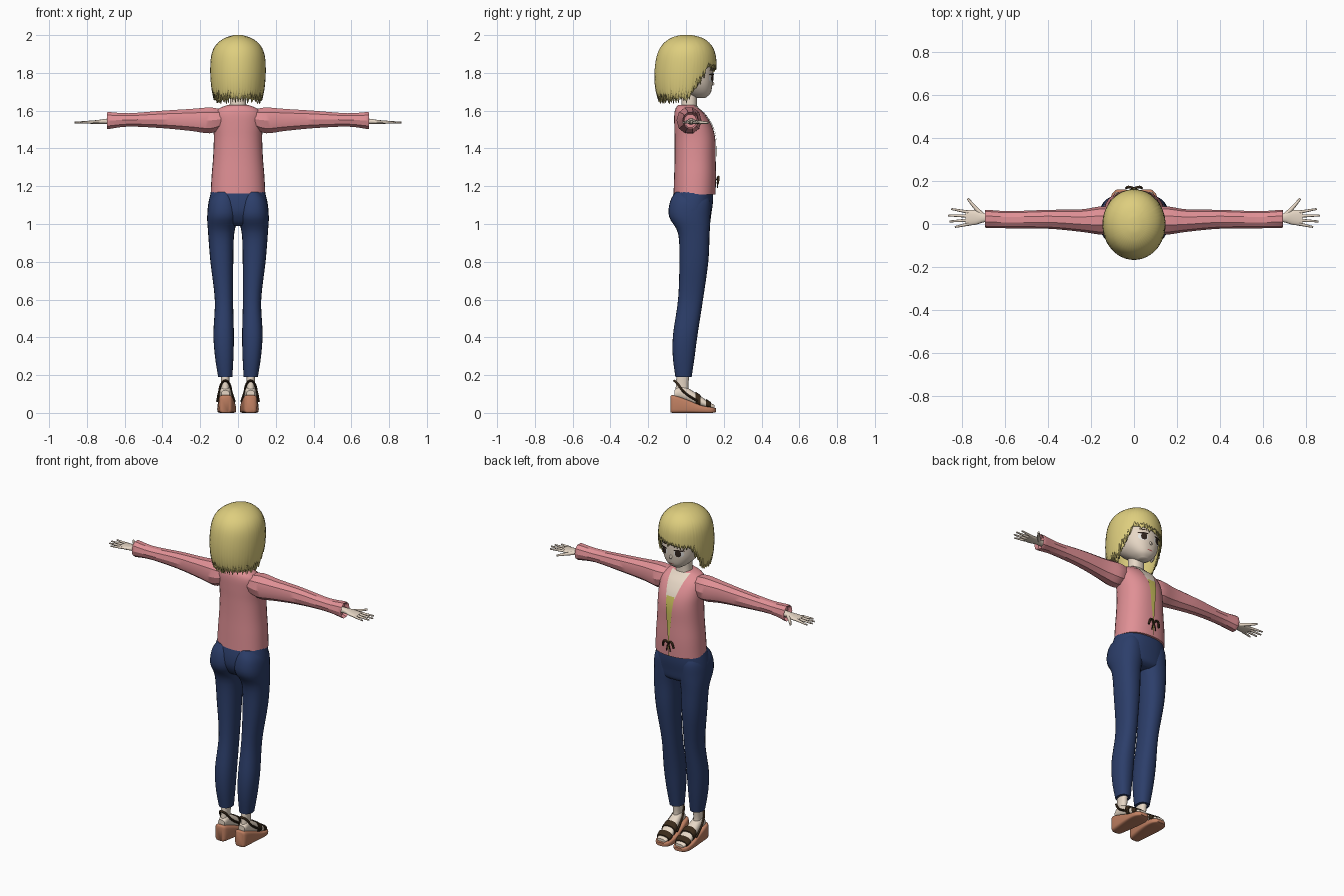
import bpy, bmesh, math, random

random.seed(4)
if "Cube" in bpy.data.objects:
    bpy.data.objects.remove(bpy.data.objects["Cube"])


def material(name, *rgb):
    color = [((c / 255 + 0.055) / 1.055) ** 2.4 for c in rgb] + [1]
    m = bpy.data.materials.new(name)
    m.diffuse_color = color
    m.use_nodes = True
    m.node_tree.nodes["Principled BSDF"].inputs["Base Color"].default_value = color
    return m


HAIR = material("blonde hair", 222, 206, 126)
SKIN = material("pale skin", 236, 220, 202)
PINK = material("pink knit", 224, 144, 149)
DENIM = material("navy denim", 44, 62, 106)
SOLE = material("tan sole", 192, 128, 98)
DARK = material("dark leather", 58, 42, 26)
OLIVE = material("olive shirt", 200, 190, 92)
WHITE = material("eye white", 245, 243, 240)
IRIS = material("dark iris", 48, 36, 30)
LIP = material("rose lip", 190, 105, 100)


def finish(ob, mat, mirror, angle=45):
    """Colour, shade and optionally mirror one part."""
    bpy.ops.object.select_all(action='DESELECT')
    ob.select_set(True)
    bpy.context.view_layer.objects.active = ob
    if ob.type == 'CURVE':
        bpy.ops.object.convert(target='MESH')
        ob = bpy.context.object
    ob.data.materials.clear()
    ob.data.materials.append(mat)
    bpy.ops.object.shade_smooth_by_angle(angle=math.radians(angle))
    if mirror:
        ob.modifiers.new("mirror", 'MIRROR')
    return ob


def from_bmesh(name, bm, mat, mirror=False, angle=45):
    bmesh.ops.recalc_face_normals(bm, faces=bm.faces)
    me = bpy.data.meshes.new(name)
    bm.to_mesh(me)
    bm.free()
    ob = bpy.data.objects.new(name, me)
    bpy.context.collection.objects.link(ob)
    return finish(ob, mat, mirror, angle)


def smooth(rows, k=4):
    """Spline through section rows (position, u0, u1, v0, v1)."""
    out, last = [], len(rows) - 1
    for i in range(last):
        near = [rows[max(0, min(last, i + j))] for j in (-1, 0, 1, 2)]
        for s in range(k):
            t = s / k
            out.append(tuple(
                (2 * b + (c - a) * t + (2 * a - 5 * b + 4 * c - d) * t ** 2
                 + (3 * b - a - 3 * c + d) * t ** 3) / 2 for a, b, c, d in zip(*near)))
    return out + [rows[-1]]


def centred(rows):
    return smooth([(z, -h, h, v0, v1) for z, h, v0, v1 in rows])


def section(rows, z):
    """Section row at height z."""
    for a, b in zip(rows, rows[1:]):
        if a[0] <= z <= b[0]:
            t = (z - a[0]) / (b[0] - a[0])
            return [p + (q - p) * t for p, q in zip(a, b)]
    return rows[0] if z < rows[0][0] else rows[-1]


def loft(name, rows, mat, axis='z', sides=32, power=2.3, mirror=False, angle=45):
    bm = bmesh.new()
    rings = []
    for t, u0, u1, v0, v1 in rows:
        ring = []
        for i in range(sides):
            a = math.tau * i / sides
            c, s = math.cos(a), math.sin(a)
            u = (u0 + u1) / 2 + (u1 - u0) / 2 * math.copysign(abs(c) ** (2 / power), c)
            v = (v0 + v1) / 2 + (v1 - v0) / 2 * math.copysign(abs(s) ** (2 / power), s)
            ring.append(bm.verts.new({'x': (t, u, v), 'y': (u, t, v), 'z': (u, v, t)}[axis]))
        rings.append(ring)
    for a, b in zip(rings, rings[1:]):
        for i in range(sides):
            j = (i + 1) % sides
            bm.faces.new((a[i], a[j], b[j], b[i]))
    bm.faces.new(rings[0])
    bm.faces.new(rings[-1])
    return from_bmesh(name, bm, mat, mirror, angle)


def patch(name, body, z0, z1, left, right, mat, lift, mirror=False, power=2.3):
    """Thin plate lying on the face side of a lofted body."""
    bm = bmesh.new()
    grid, steps, cols = [], 14, 8
    for i in range(steps + 1):
        z = z0 + (z1 - z0) * i / steps
        _, x0, x1, y0, y1 = section(body, z)
        line = []
        for j in range(cols + 1):
            x = left(z) + (right(z) - left(z)) * j / cols
            u = min(1, abs(x) / x1)
            y = (y0 + y1) / 2 + (y1 - y0) / 2 * (1 - u ** power) ** (1 / power)
            line.append(bm.verts.new((x, y + lift, z)))
        grid.append(line)
    for a, b in zip(grid, grid[1:]):
        for j in range(cols):
            bm.faces.new((a[j], b[j], b[j + 1], a[j + 1]))
    bmesh.ops.recalc_face_normals(bm, faces=bm.faces)
    if sum(f.normal.y for f in bm.faces) < 0:
        bmesh.ops.reverse_faces(bm, faces=bm.faces)
    me = bpy.data.meshes.new(name)
    bm.to_mesh(me)
    bm.free()
    ob = bpy.data.objects.new(name, me)
    bpy.context.collection.objects.link(ob)
    return finish(ob, mat, mirror)


def oval(name, x, z, w, h, mat, lift):
    half = lambda q: w * math.sqrt(max(0.001, 1 - ((q - z) / h) ** 2))
    patch(name, head, z - h, z + h, lambda q: x - half(q), lambda q: x + half(q), mat, lift, x > 0)


def tube(name, points, radius, mat, mirror=False, tip=1.0):
    cu = bpy.data.curves.new(name, 'CURVE')
    cu.dimensions, cu.bevel_depth, cu.bevel_resolution = '3D', radius, 2
    cu.use_fill_caps, cu.resolution_u = True, 6
    sp = cu.splines.new('BEZIER')
    sp.bezier_points.add(len(points) - 1)
    for i, (bp, p) in enumerate(zip(sp.bezier_points, points)):
        bp.co, bp.handle_left_type, bp.handle_right_type = p, 'AUTO', 'AUTO'
        bp.radius = 1 + (tip - 1) * i / (len(points) - 1)
    ob = bpy.data.objects.new(name, cu)
    bpy.context.collection.objects.link(ob)
    return finish(ob, mat, mirror)


# Cardigan body, open neckline and shirt strip
torso = centred([(1.155, .145, -.066, .156), (1.25, .14, -.063, .159), (1.35, .132, -.06, .157),
                 (1.45, .128, -.06, .155), (1.52, .13, -.062, .137), (1.58, .128, -.062, .1),
                 (1.612, .1, -.055, .065), (1.63, .055, -.04, .05)])
loft("cardigan_body", torso, PINK)
vee = lambda z: .028 + (z - 1.5) * .25
patch("neckline_skin", torso, 1.5, 1.625, lambda z: -vee(z), vee, SKIN, .005)
strip = lambda z: .003 + max(0, z - 1.25) * .09
patch("shirt_strip", torso, 1.16, 1.51, lambda z: -strip(z), strip, OLIVE, .006)
tube("bow_loops", [(0, .165, 1.235), (.02, .172, 1.25), (.036, .168, 1.215)], .006, DARK, True)
tube("bow_tails", [(0, .165, 1.235), (.008, .168, 1.215), (.012, .166, 1.19)], .003, DARK, True)

# Sleeves with hollow cuffs
loft("sleeves", smooth([(.09, -.045, .07, 1.5, 1.61), (.15, -.05, .082, 1.477, 1.62),
                        (.25, -.036, .068, 1.49, 1.612), (.4, -.022, .066, 1.505, 1.602),
                        (.58, -.02, .06, 1.514, 1.588), (.69, -.018, .066, 1.5, 1.595),
                        (.67, -.01, .056, 1.51, 1.582)]),
     PINK, 'x', sides=10, power=2.1, mirror=True, angle=30)

# Hands
loft("palms", smooth([(.65, .01, .042, 1.525, 1.56), (.7, .008, .05, 1.529, 1.557),
                      (.74, -.004, .064, 1.529, 1.551), (.785, -.007, .064, 1.531, 1.547)]),
     SKIN, 'x', sides=16, mirror=True)
for name, base, reach, spread in (("index", .055, .852, .07), ("middle", .037, .866, .04),
                                  ("ring", .018, .86, .012), ("little", .0, .835, -.014)):
    tube(name + "_fingers", [(.77, base, 1.54), (reach, spread, 1.537)], .008, SKIN, True, .55)
tube("thumbs", [(.71, .045, 1.54), (.745, .082, 1.538), (.775, .118, 1.536)], .011, SKIN, True, .5)

# Trousers
loft("trouser_hips", centred([(.99, .1, -.02, .1), (1.01, .148, -.05, .126), (1.06, .161, -.076, .135),
                              (1.12, .155, -.076, .143), (1.18, .14, -.06, .143)]), DENIM)
loft("trouser_legs", smooth([(.19, .03, .105, -.056, .03), (.3, .024, .122, -.07, .046),
                             (.42, .022, .13, -.068, .062), (.6, .026, .123, -.042, .09),
                             (.8, .025, .146, -.035, .118), (.95, .02, .158, -.042, .125),
                             (1.04, -.002, .163, -.09, .13), (1.12, .004, .153, -.084, .13),
                             (1.17, .03, .12, -.055, .11)]), DENIM, sides=24, mirror=True)

# Feet and wedge sandals
foot = smooth([(-.062, .045, .088, .08, .12), (-.02, .036, .096, .07, .145), (.06, .026, .1, .04, .1),
               (.115, .022, .1, .025, .062), (.15, .034, .086, .02, .042)])
loft("feet", foot, SKIN, 'y', sides=20, mirror=True)
loft("ankles", smooth([(.09, .042, .092, -.06, .02), (.14, .046, .088, -.054, .012),
                       (.21, .044, .092, -.05, .02)]), SKIN, sides=16, mirror=True)
loft("wedge_soles", smooth([(-.082, .045, .085, .004, .088), (-.068, .03, .1, 0, .094),
                            (0, .018, .106, 0, .072), (.08, .01, .11, 0, .04),
                            (.135, .014, .105, 0, .03), (.16, .036, .082, .004, .024)]),
     SOLE, 'y', sides=24, power=5, mirror=True)
for name, y0, y1 in (("toe_straps", .105, .133), ("instep_straps", .05, .078)):
    band = []
    for i in range(4):
        y, x0, x1, z0, z1 = section(foot, y0 + (y1 - y0) * i / 3)
        band.append((y, x0 - .006, x1 + .006, z0, z1 + .006))
    loft(name, band, DARK, 'y', sides=24, mirror=True)
tube("heel_straps", [(.018, .06, .062), (.034, -.01, .11), (.05, -.05, .16), (.067, -.062, .17),
                     (.084, -.05, .16), (.1, -.01, .11), (.11, .06, .062)], .006, DARK, True)

# Head, neck and ears
head = centred([(1.667, .025, .05, .102), (1.69, .06, 0, .128), (1.73, .092, -.06, .139),
                (1.78, .108, -.1, .143), (1.85, .115, -.12, .14), (1.92, .1, -.11, .12),
                (1.965, .05, -.06, .06)])
loft("head", head, SKIN)
loft("neck", centred([(1.57, .06, -.04, .07), (1.62, .045, -.025, .058), (1.7, .042, -.025, .06)]), SKIN)
tube("nose", [(0, .134, 1.752), (0, .148, 1.737)], .009, SKIN, tip=.6)
tube("ears", [(.106, .02, 1.785), (.122, .012, 1.765), (.106, .02, 1.725)], .014, SKIN, True, .6)

# Painted face
oval("eye_whites", .047, 1.772, .026, .021, WHITE, .003)
oval("irises", .045, 1.773, .016, .02, IRIS, .006)
oval("lashes", .049, 1.792, .029, .005, IRIS, .007)
oval("brows", .049, 1.815, .024, .003, DARK, .004)
oval("mouth", 0, 1.703, .017, .003, LIP, .004)

# Bobbed hair in two ragged layers
bob = centred([(1.63, .122, -.14, .115), (1.7, .138, -.16, .14), (1.76, .145, -.167, .156),
               (1.83, .147, -.165, .162), (1.9, .14, -.152, .156), (1.95, .116, -.125, .132),
               (1.985, .07, -.08, .088), (2, .02, -.03, .03)])


def hem(phi):
    """Lower hair edge: fringe, cheek locks, then nape."""
    side = abs(phi)
    if side < .8:
        return 1.82 + .012 * math.sin(phi * 2)
    return 1.82 - .165 * min(1, (side - .8) / .6) ** .8


def hair_layer(name, shrink, ragged, columns=112, steps=18):
    bm = bmesh.new()
    strands = []
    for i in range(columns):
        phi = math.tau * i / columns - math.pi
        depth = ragged * (1 if abs(phi) > .9 else .45)
        low = hem(phi) + (depth * random.uniform(.5, 1) if i % 2 else random.uniform(-.012, .012))
        strand = []
        for k in range(steps + 1):
            z = 2 + (low - 2) * (k / steps) ** 1.5
            _, x0, x1, y0, y1 = section(bob, z)
            strand.append(bm.verts.new((x1 * shrink * math.sin(phi), (y0 + y1) / 2
                          + (y1 - y0) / 2 * shrink * math.cos(phi), z - (1 - shrink) / 8)))
        strands.append(strand)
    for i, a in enumerate(strands):
        b = strands[(i + 1) % columns]
        for k in range(steps):
            bm.faces.new((a[k], b[k], b[k + 1], a[k + 1]))
    bm.faces.new([s[0] for s in strands])
    ob = from_bmesh(name, bm, HAIR, angle=60)
    solid = ob.modifiers.new("thickness", 'SOLIDIFY')
    solid.thickness = .006


hair_layer("hair_outer", 1, .07)
hair_layer("hair_inner", .94, .03)
